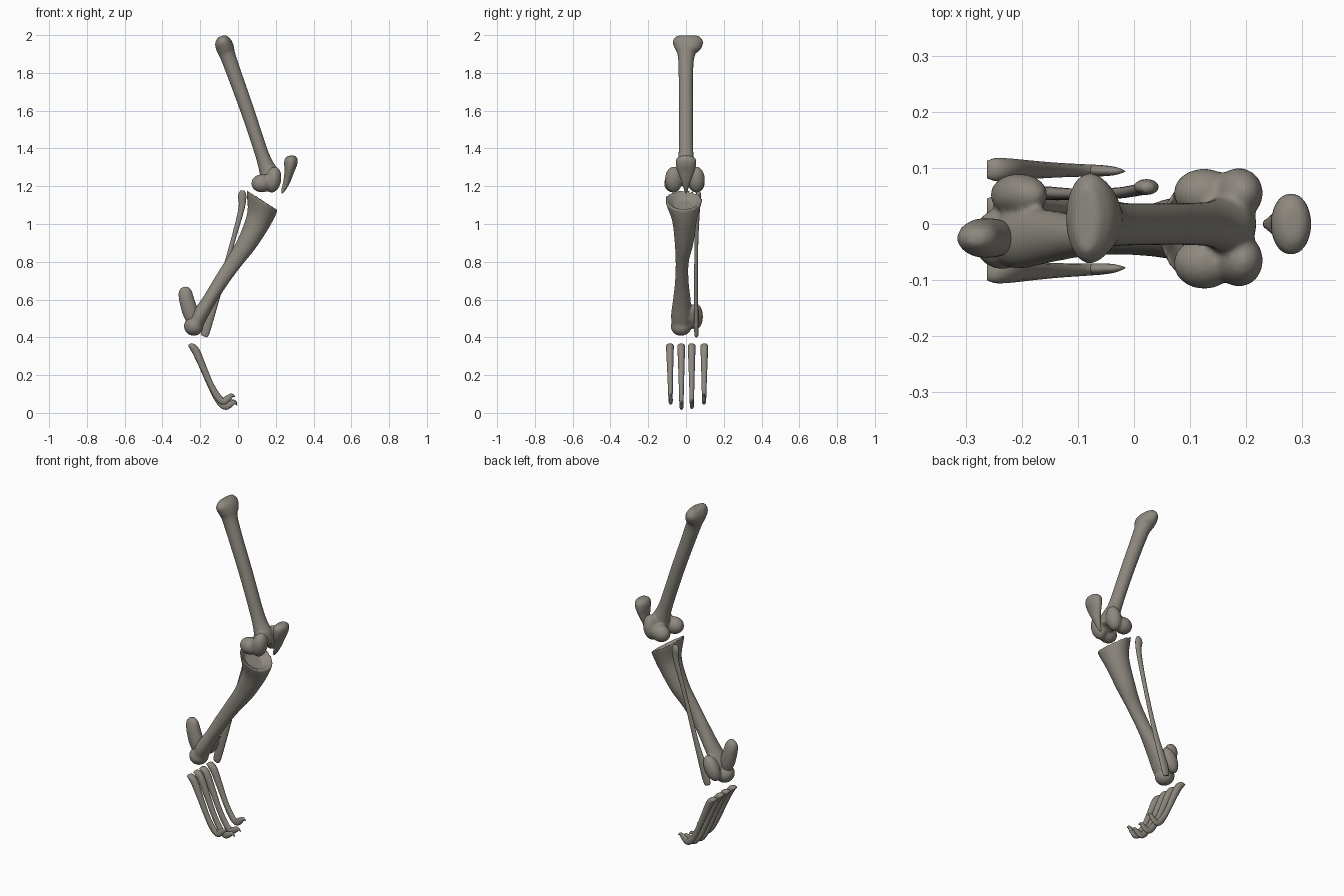
import bpy, bmesh, math
from mathutils import Matrix, Vector

cube = bpy.data.objects.get("Cube")
if cube:
    bpy.data.objects.remove(cube, do_unlink=True)

bone_mat = bpy.data.materials.new("grey_bone")
bone_mat.use_nodes = True
colour = (0.27, 0.25, 0.215, 1)
bone_mat.diffuse_color = colour
bone_mat.node_tree.nodes["Principled BSDF"].inputs["Base Color"].default_value = colour


def spline(points, steps):
    """Catmull-Rom through stations of (x, y, z, depth radius, side radius)."""
    pts = [Vector(p) for p in points]
    pts = [pts[0]] + pts + [pts[-1]]
    out = []
    for a, b, c, d in zip(pts, pts[1:], pts[2:], pts[3:]):
        for i in range(steps):
            t = i / steps
            out.append(0.5 * (2 * b + (c - a) * t + (2 * a - 5 * b + 4 * c - d) * t * t
                              + (3 * b - a - 3 * c + d) * t ** 3))
    return out + [pts[-1]]


def loft(bm, points, axis=None, sides=20, steps=4):
    """Skin elliptical rings along a path lying mostly in the xz plane."""
    path = spline(points, steps)
    rings = []
    for i, p in enumerate(path):
        before, after = path[max(i - 1, 0)], path[min(i + 1, len(path) - 1)]
        d = Vector(axis) if axis else Vector(after[:3]) - Vector(before[:3])
        d.y = 0
        d.normalize()
        across = Vector((-d.z, 0, d.x))
        centre = Vector(p[:3])
        ring = []
        for k in range(sides):
            a = math.tau * k / sides
            ring.append(bm.verts.new(centre + across * max(p[3], .001) * math.cos(a)
                                     + Vector((0, max(p[4], .001) * math.sin(a), 0))))
        rings.append(ring)
    for r, s in zip(rings, rings[1:]):
        for k in range(sides):
            j = (k + 1) % sides
            bm.faces.new((r[k], r[j], s[j], s[k]))
    bm.faces.new(rings[0][::-1])
    bm.faces.new(rings[-1])


def lobe(bm, centre, radii, tilt=0):
    m = (Matrix.Translation(centre) @ Matrix.Rotation(math.radians(tilt), 4, 'Y')
         @ Matrix.Diagonal((*radii, 1)))
    bmesh.ops.create_uvsphere(bm, u_segments=24, v_segments=16, radius=1, matrix=m)


def bone(name, points, lobes=(), axis=None, blend=True, sides=20):
    bm = bmesh.new()
    loft(bm, points, axis, sides)
    for l in lobes:
        lobe(bm, *l)
    bmesh.ops.recalc_face_normals(bm, faces=bm.faces)
    for f in bm.faces:
        f.smooth = True
    mesh = bpy.data.meshes.new(name)
    bm.to_mesh(mesh)
    bm.free()
    mesh.materials.append(bone_mat)
    ob = bpy.data.objects.new(name, mesh)
    bpy.context.collection.objects.link(ob)
    if blend:  # fuse shaft and knuckles into one soft surface
        r = ob.modifiers.new("fuse", 'REMESH')
        r.mode, r.voxel_size, r.use_smooth_shade = 'VOXEL', 0.007, True
        s = ob.modifiers.new("soften", 'SMOOTH')
        s.factor, s.iterations = 0.5, 6
    return ob


# Thigh: wide flat head, straight shaft, paired knuckles at the knee
bone("thigh_bone", [
    (-.087, .01, 1.995, .022, .06), (-.08, .01, 1.965, .044, .082),
    (-.066, .01, 1.925, .047, .068), (-.047, 0, 1.87, .041, .042),
    (.05, 0, 1.6, .037, .038), (.13, 0, 1.36, .037, .04),
    (.165, 0, 1.27, .05, .05), (.18, 0, 1.21, .04, .05)],
    lobes=[((.125, -.07, 1.215), (.055, .046, .048)),
           ((.125, .055, 1.215), (.055, .044, .048)),
           ((.187, -.065, 1.235), (.042, .047, .07), 10),
           ((.187, .055, 1.235), (.042, .045, .07), 10)],
    axis=(.23, 0, -.7))

# Kneecap: broad top tapering to a curved point
bone("kneecap", [
    (.282, 0, 1.362, .018, .03), (.282, 0, 1.345, .034, .053),
    (.278, 0, 1.315, .035, .055), (.272, 0, 1.28, .026, .047),
    (.258, 0, 1.225, .019, .026), (.24, 0, 1.18, .012, .012),
    (.227, 0, 1.157, .004, .004)])

# Shin: dished plateau, flared neck, slim shaft, two-lobed ankle end
bone("shin_bone", [
    (.11, -.01, 1.1, .05, .055), (.125, -.012, 1.132, .097, .098),
    (.124, -.012, 1.105, .094, .092), (.107, -.008, 1.02, .07, .066),
    (.048, -.01, .9, .054, .05), (-.02, -.02, .8, .044, .035),
    (-.088, -.022, .7, .039, .036), (-.15, -.022, .6, .037, .047),
    (-.205, -.025, .51, .042, .055), (-.23, -.025, .45, .036, .045)],
    lobes=[((-.235, -.026, .458), (.052, .055, .05), 25),
           ((-.205, .052, .51), (.042, .038, .075), 28)],
    axis=(-.55, 0, -.83))

# Thin outer shin strut
bone("outer_shin_strut", [
    (.024, .065, 1.178, .01, .008), (.022, .066, 1.15, .022, .014),
    (.018, .063, 1.08, .016, .011), (-.03, .055, .9, .012, .01),
    (-.1, .053, .65, .015, .01), (-.155, .055, .49, .024, .012),
    (-.175, .055, .42, .022, .011), (-.18, .055, .405, .014, .007)], blend=False)

# Heel spur
bone("heel_bone", [
    (-.286, -.025, .667, .016, .012), (-.281, -.025, .645, .035, .026),
    (-.272, -.025, .6, .04, .035), (-.252, -.025, .53, .042, .035),
    (-.232, -.025, .47, .03, .025)])

# Four toes: side position top and tip, drop and reach of the tip
toes = {"right_outer_toe": (-.085, -.078, .045, -.012),
        "right_inner_toe": (-.025, -.023, 0, 0),
        "left_inner_toe": (.03, .032, .008, 0),
        "left_outer_toe": (.097, .094, .045, -.012)}
for name, (top, tip, lift, reach) in toes.items():
    shape = [(-.262, .356, .006, .016), (-.245, .352, .017, .021),
             (-.222, .325, .021, .02), (-.185, .24, .018, .017),
             (-.145, .145, .016, .014), (-.105, .07, .018, .012),
             (-.072, .035, .018, .011), (-.048, .042, .018, .01),
             (-.022, .054, .011, .007), (-.004, .04, .001, .001)]
    pts = []
    for i, (x, z, a, b) in enumerate(shape):
        t = max(0, i - 2) / (len(shape) - 3)
        pts.append((x + reach * t, top + (tip - top) * t, z + lift * t, a, b))
    bone(name, pts, blend=False, sides=14)
